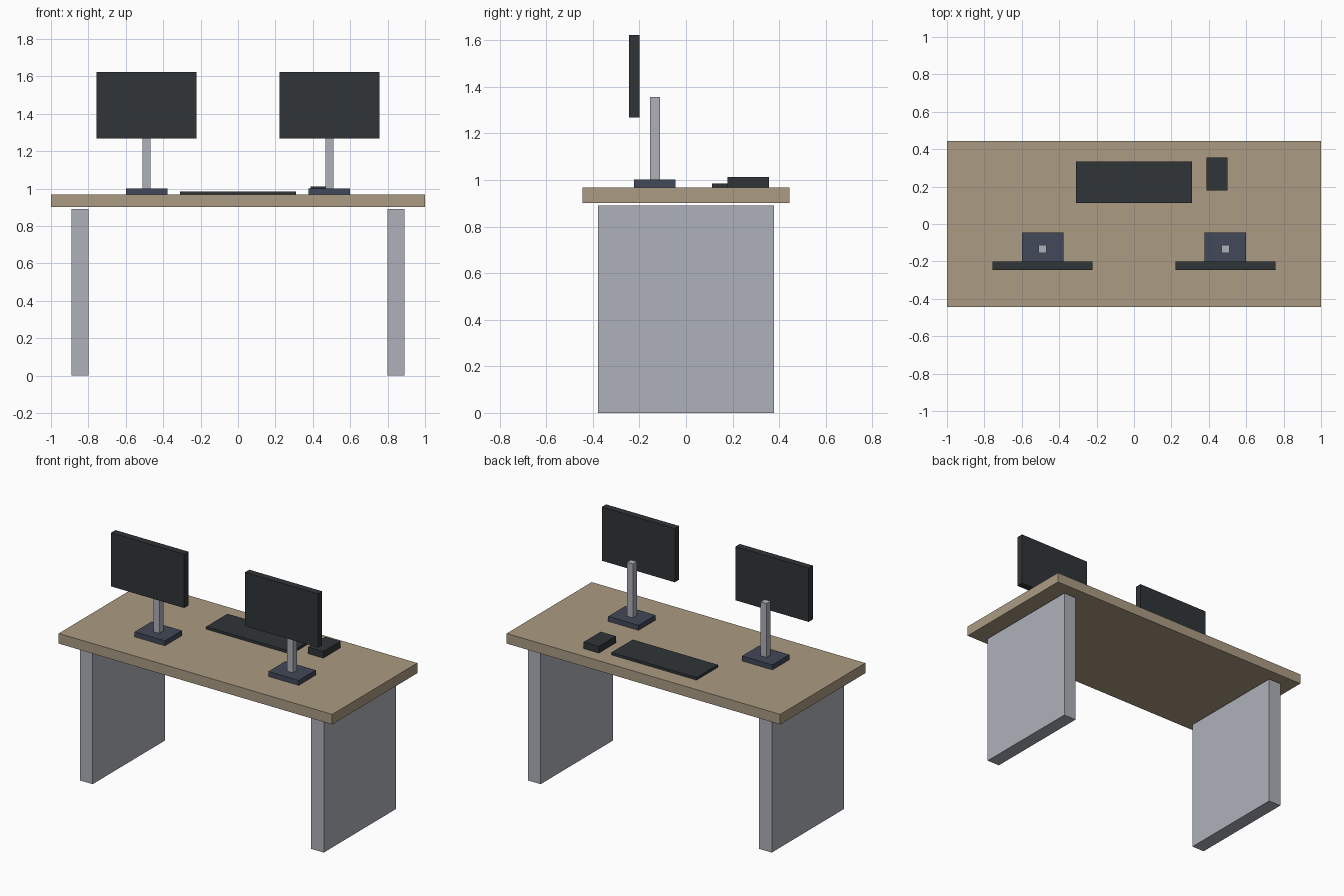
import bpy

if "Cube" in bpy.data.objects:
    bpy.data.objects.remove(bpy.data.objects["Cube"])


def material(name, rgb):
    m = bpy.data.materials.new(name)
    m.diffuse_color = (*rgb, 1)
    m.use_nodes = True
    m.node_tree.nodes["Principled BSDF"].inputs["Base Color"].default_value = m.diffuse_color
    return m


WOOD = material("wood", (0.41, 0.33, 0.23))
METAL = material("metal", (0.42, 0.44, 0.49))
BASE = material("stand_base", (0.055, 0.065, 0.10))
BLACK = material("dark_plastic", (0.03, 0.035, 0.04))


def box(name, x, y, z, mat):
    """Box from (min, max) ranges on each axis."""
    bounds = (x, y, z)
    bpy.ops.mesh.primitive_cube_add(size=1, location=[(a + b) / 2 for a, b in bounds])
    ob = bpy.context.object
    ob.name = name
    ob.scale = [b - a for a, b in bounds]
    bpy.ops.object.transform_apply(location=False, rotation=False, scale=True)
    ob.data.materials.append(mat)
    return ob


TOP = 0.968  # height of the work surface

# Work surface
box("desk_top", (-1, 1), (-0.444, 0.444), (0.901, TOP), WOOD)

for side, s in (("left", -1), ("right", 1)):
    # Panel leg, just short of the desk top
    lx = s * 0.845
    box(f"{side}_leg", (lx - 0.046, lx + 0.046), (-0.377, 0.377), (0, 0.89), METAL)

    # Monitor: foot, post and screen
    mx = s * 0.489
    box(f"{side}_monitor_base", (mx - 0.111, mx + 0.111), (-0.223, -0.045), (TOP, 1.001), BASE)
    box(f"{side}_monitor_post", (mx - 0.022, mx + 0.022), (-0.155, -0.112), (1.001, 1.357), METAL)
    box(f"{side}_monitor_screen", (mx - 0.267, mx + 0.267), (-0.245, -0.2), (1.268, 1.623), BLACK)

# Keyboard and mouse
box("keyboard", (-0.311, 0.311), (0.112, 0.334), (TOP, 0.985), BLACK)
box("mouse", (0.388, 0.499), (0.178, 0.356), (TOP, 1.012), BLACK)
